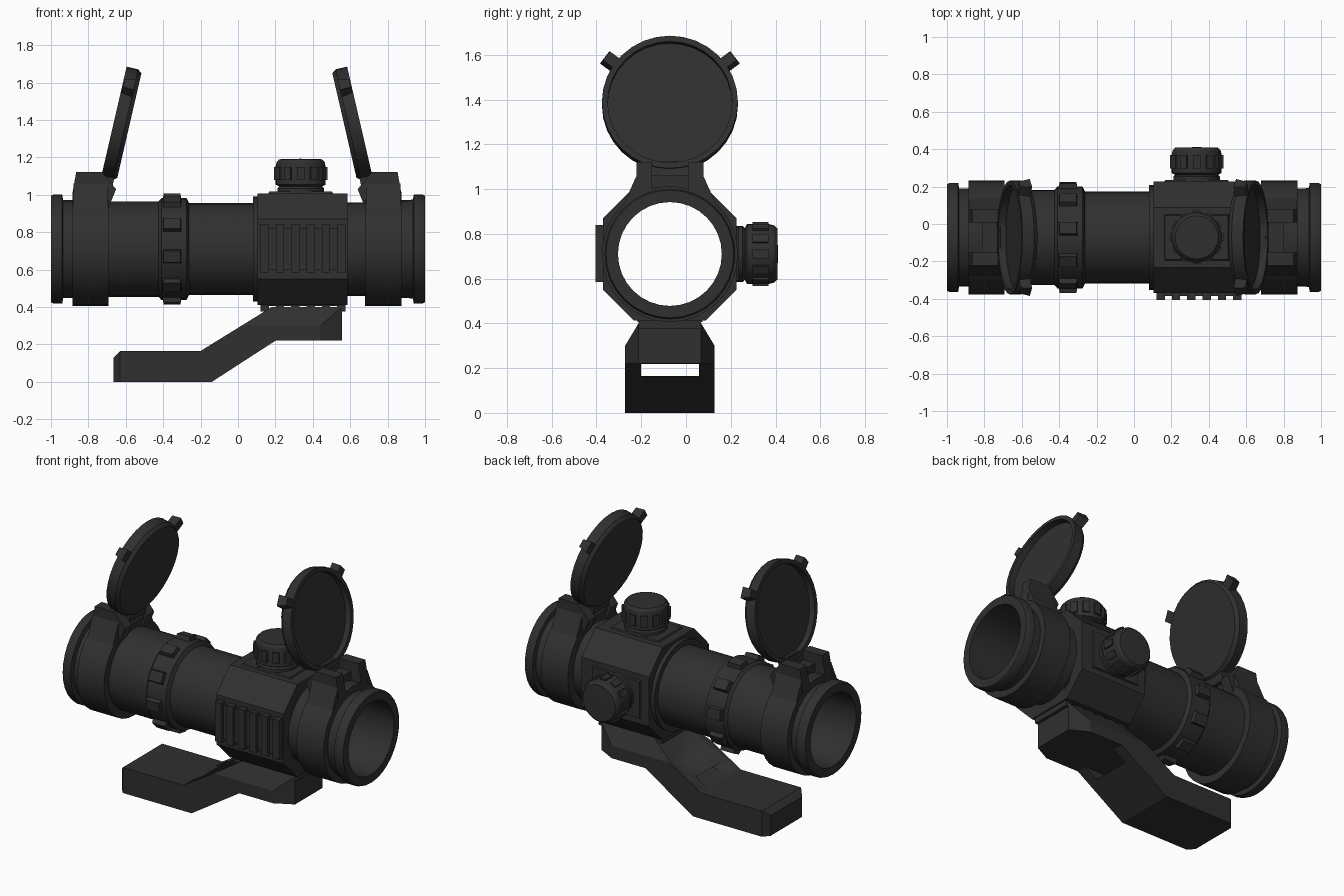
import bpy, bmesh, math
from mathutils import Matrix, Vector

if "Cube" in bpy.data.objects:
    bpy.data.objects.remove(bpy.data.objects["Cube"])

AY, AZ = -0.072, 0.71          # optical axis
mat = bpy.data.materials.new("matte_black")
mat.diffuse_color = (0.029, 0.029, 0.029, 1)
mat.use_nodes = True
mat.node_tree.nodes["Principled BSDF"].inputs["Base Color"].default_value = mat.diffuse_color

# local z -> world x, along the optical axis
AXIS = Matrix.Translation((0, AY, AZ)) @ Matrix.Rotation(math.pi / 2, 4, 'Y')
MIRROR = Matrix.Translation((-0.012, 0, 0)) @ Matrix.Scale(-1, 4, (1, 0, 0))
IDENT = Matrix.Identity(4)


def finish(bm, name, m=IDENT):
    bmesh.ops.remove_doubles(bm, verts=bm.verts, dist=1e-5)
    bmesh.ops.transform(bm, matrix=m, verts=bm.verts)
    bmesh.ops.recalc_face_normals(bm, faces=bm.faces)
    me = bpy.data.meshes.new(name)
    bm.to_mesh(me)
    bm.free()
    ob = bpy.data.objects.new(name, me)
    bpy.context.collection.objects.link(ob)
    me.materials.append(mat)
    bpy.ops.object.select_all(action='DESELECT')
    ob.select_set(True)
    bpy.context.view_layer.objects.active = ob
    bpy.ops.object.shade_smooth_by_angle(angle=math.radians(25))
    return ob


def lathe(name, prof, m, closed=False, n=32):
    """Spin (radius, height) points around local z."""
    bm = bmesh.new()
    vs = [bm.verts.new((r, 0, h)) for r, h in prof]
    pairs = list(zip(vs, vs[1:])) + ([(vs[-1], vs[0])] if closed else [])
    es = [bm.edges.new(p) for p in pairs]
    bmesh.ops.spin(bm, geom=vs + es, axis=(0, 0, 1), cent=(0, 0, 0),
                   steps=n, angle=2 * math.pi, use_duplicate=False)
    return finish(bm, name, m)


def add_box(bm, lo, hi, m=IDENT, taper=0.0):
    """Box from lo to hi; taper pulls in the top in local x and y."""
    lo, hi = Vector(lo), Vector(hi)
    c, s = (lo + hi) / 2, hi - lo
    vs = bmesh.ops.create_cube(bm, size=1)['verts']
    for v in vs:
        k = taper if v.co.z > 0 else 0
        x = v.co.x * (s.x - 2 * k)
        y = v.co.y * (s.y - 2 * k)
        v.co = m @ Vector((c.x + x, c.y + y, c.z + v.co.z * s.z))


def prism(name, pts, a, b, axis, m=IDENT, keep=False):
    """Extrude a profile from a to b; (y,z) along x or (x,z) along y."""
    bm = bmesh.new()
    co = (lambda p: (a, p[0], p[1])) if axis == 'x' else (lambda p: (p[0], a, p[1]))
    f = bm.faces.new([bm.verts.new(co(p)) for p in pts])
    r = bmesh.ops.extrude_face_region(bm, geom=[f])
    d = (b - a, 0, 0) if axis == 'x' else (0, b - a, 0)
    bmesh.ops.translate(bm, vec=d, verts=[g for g in r['geom'] if isinstance(g, bmesh.types.BMVert)])
    return bm if keep else finish(bm, name, m)


# main tube, hollow from end to end
half = [(0.255, -0.70), (0.255, -0.425), (0.272, -0.41), (0.272, -0.275), (0.245, -0.262), (0.245, 0.08),
        (0.28, 0.08), (0.28, 0.13), (0.25, 0.13), (0.25, 0.70)]
left = [(0.232, -1.0), (0.285, -1.0), (0.292, -0.985), (0.292, -0.94), (0.262, -0.935), (0.262, -0.89)]
right = [(0.262, 0.87), (0.262, 0.91), (0.265, 0.935), (0.292, 0.94), (0.292, 0.985), (0.285, 1.0), (0.232, 1.0)]
lathe("main_tube", left + half + right, AXIS, closed=True)

# grip pads around the focus ring
bm = bmesh.new()
for i in range(10):
    m = AXIS @ Matrix.Rotation(math.radians(8 + 36 * i), 4, 'Z') @ Matrix.Rotation(-math.pi / 2, 4, 'X')
    # local x around, local y along the axis, local z outward
    add_box(bm, (-0.04, 0.30, 0.25), (0.04, 0.405, 0.296), m, 0.008)
finish(bm, "focus_ring_pads")

# flip-up covers: ring, hinge and open lid at each end
n, u = Vector((0.974, 0, 0.225)), Vector((-0.225, 0, 0.974))
LID = Matrix(((0, u.x, n.x, 0.569), (1, u.y, n.y, AY), (0, u.z, n.z, 1.37), (0, 0, 0, 1)))
for side, mm in (("front", IDENT), ("rear", MIRROR)):
    lathe(side + "_cover_ring", [(0.24, 0.68), (0.304, 0.68), (0.304, 0.873), (0.24, 0.873)],
          mm @ AXIS, closed=True)
    ear = [(0.873, 0.93), (0.873, 1.01), (0.853, 1.122), (0.715, 1.122), (0.64, 1.03), (0.68, 0.93)]
    for k, (a, b) in enumerate(((-0.15, -0.08), (0.08, 0.15))):
        prism(side + "_hinge_ear_%d" % (k + 1), ear, AY + a, AY + b, 'y', mm)
    prism(side + "_hinge_block", [(0.80, 0.95), (0.80, 1.06), (0.72, 1.06), (0.665, 1.02), (0.69, 0.95)],
          AY - 0.081, AY + 0.081, 'y', mm)
    for s in (-1, 1):
        flare = [(AY + s * 0.149, 1.06), (AY + s * 0.149, 0.94), (AY + s * 0.21, 0.925)]
        prism(side + "_hinge_flare", flare, 0.685, 0.868, 'x', mm)
    lathe(side + "_lid", [(0, 0), (0.287, 0), (0.304, 0.022), (0.304, 0.085), (0.278, 0.085),
                          (0.278, 0.045), (0, 0.045)], mm @ LID)
    bm = bmesh.new()
    add_box(bm, (-0.08, -0.345, 0.015), (0.08, -0.27, 0.075), LID)
    for ang in (37, 143):
        add_box(bm, (0.28, -0.035, 0.02), (0.365, 0.035, 0.08),
                LID @ Matrix.Rotation(math.radians(ang), 4, 'Z'), 0.01)
    finish(bm, side + "_lid_tabs", mm)


# central housing: octagonal block cut open for the bore
def octagon(h, f):
    pts = [(f, h), (h, f), (h, -f), (f, -h), (-f, -h), (-h, -f), (-h, f), (-f, h)]
    return [(AY + y, AZ + z) for y, z in pts]


housing = prism("housing", octagon(0.298, 0.16), 0.105, 0.585, 'x')
cutter = lathe("bore_cutter", [(0, 0), (0.24, 0), (0.24, 0.8), (0, 0.8)], AXIS)
cutter.hide_render = True
cutter.hide_set(True)
mod = housing.modifiers.new("bore", 'BOOLEAN')
mod.operation = 'DIFFERENCE'
mod.object = cutter
bpy.context.view_layer.objects.active = housing
bpy.ops.object.modifier_apply(modifier="bore")
bpy.data.objects.remove(cutter)

# side rail and under rail with cross teeth
bm = bmesh.new()
add_box(bm, (0.12, -0.385, 0.60), (0.565, -0.35, 0.82))
add_box(bm, (0.12, AY - 0.145, 0.405), (0.57, AY + 0.145, 0.47))
for i in range(6):
    x = 0.12 + 0.082 * i
    add_box(bm, (x, -0.405, 0.585), (x + 0.045, -0.36, 0.84))
    add_box(bm, (x, AY - 0.14, 0.377), (x + 0.045, AY + 0.14, 0.42))
finish(bm, "accessory_rails")

# adjustment turrets: top and back
TOP = Matrix.Translation((0.335, AY, AZ))
BACK = TOP @ Matrix.Rotation(-math.pi / 2, 4, 'X')
for name, m, extra in (("top_turret", TOP, 0.0), ("side_turret", BACK, -0.005)):
    lathe(name, [(0, 0.28), (0.125, 0.28), (0.125, 0.325), (0.115, 0.335), (0.134, 0.345), (0.134, 0.44),
                 (0.128, 0.465), (0.115, 0.48), (0, 0.483)], m)
    bm = bmesh.new()
    for i in range(12):
        add_box(bm, (0.12, -0.02, 0.37), (0.143, 0.02, 0.44), m @ Matrix.Rotation(i * math.pi / 6, 4, 'Z'))
    finish(bm, name + "_knurls")
# raised plates under the turrets
bm = bmesh.new()
for m in (TOP, BACK):
    add_box(bm, (-0.18, -0.13, 0.28), (0.18, 0.13, 0.307), m, 0.012)
finish(bm, "turret_plates")

# offset mount: cranked profile with chamfered ends and shoulders
crank = [(-0.665, 0), (-0.14, 0), (0.20, 0.22), (0.555, 0.22), (0.555, 0.40), (0.18, 0.40),
         (-0.20, 0.165), (-0.63, 0.165), (-0.665, 0.13)]
bm = prism("mount", crank, AY - 0.2, AY + 0.2, 'y', keep=True)
for s in (-1, 1):
    for co, no in (((0, s * 0.2, 0.30), (0, s * 0.10, 0.06)),
                   ((0.44, s * 0.2, 0), (0.06, s * 0.115, 0)),
                   ((-0.63, s * 0.2, 0), (-0.04, s * 0.035, 0))):
        r = bmesh.ops.bisect_plane(bm, geom=bm.verts[:] + bm.edges[:] + bm.faces[:],
                                   plane_co=Vector(co) + Vector((0, AY, 0)),
                                   plane_no=Vector(no).normalized(), clear_outer=True)
        cut = [e for e in r['geom_cut'] if isinstance(e, bmesh.types.BMEdge)]
        bmesh.ops.edgeloop_fill(bm, edges=cut)
mount = finish(bm, "mount")

# see-through slot in the cranked part
bm = bmesh.new()
add_box(bm, (-0.3, AY - 0.13, 0.1655), (0.3, AY + 0.13, 0.2195))
slot = finish(bm, "slot_cutter")
slot.hide_render = True
mod = mount.modifiers.new("slot", 'BOOLEAN')
mod.operation = 'DIFFERENCE'
mod.object = slot
bpy.context.view_layer.objects.active = mount
bpy.ops.object.modifier_apply(modifier="slot")
bpy.data.objects.remove(slot)
